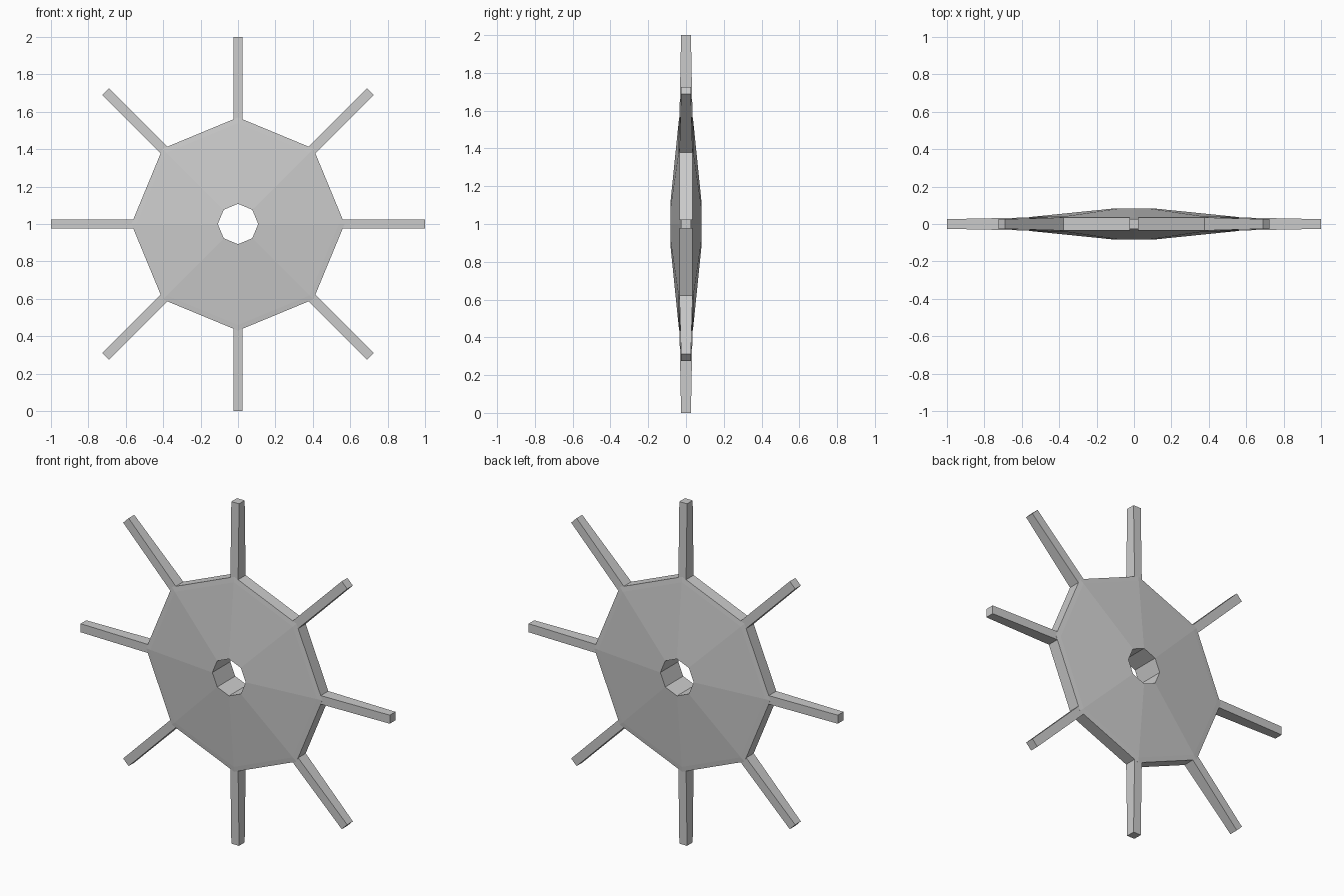
import bpy, bmesh
from math import cos, sin, pi

cube = bpy.data.objects.get("Cube")
if cube:
    bpy.data.objects.remove(cube, do_unlink=True)

SIDES = 8
CENTRE_Z = 1.0

grey = bpy.data.materials.new("light_grey")
grey.use_nodes = True
grey.diffuse_color = (0.6, 0.6, 0.6, 1)
grey.node_tree.nodes["Principled BSDF"].inputs["Base Color"].default_value = (0.6, 0.6, 0.6, 1)


def place(angle, out, side, y):
    """Point in the wheel plane: outwards along a spoke, then sideways."""
    return (out * cos(angle) - side * sin(angle), y,
            CENTRE_Z + out * sin(angle) + side * cos(angle))


def finish(name, bm):
    bmesh.ops.recalc_face_normals(bm, faces=bm.faces)
    mesh = bpy.data.meshes.new(name)
    bm.to_mesh(mesh)
    bm.free()
    mesh.materials.append(grey)
    obj = bpy.data.objects.new(name, mesh)
    bpy.context.collection.objects.link(obj)
    return obj


# Hub: a closed profile (radius, depth) swept round eight sides, open bore
half = [(0.108, 0.083), (0.54, 0.039), (0.57, 0.035)]
profile = half + [(r, -y) for r, y in reversed(half)]
bm = bmesh.new()
rings = [[bm.verts.new(place(2 * pi * i / SIDES, r, 0, y)) for r, y in profile]
         for i in range(SIDES)]
for i, ring in enumerate(rings):
    after = rings[(i + 1) % SIDES]
    for j in range(len(profile)):
        k = (j + 1) % len(profile)
        bm.faces.new((ring[j], ring[k], after[k], after[j]))
finish("hub", bm)

# Spokes: square bars that get thinner towards the tip
for i in range(SIDES):
    angle = 2 * pi * i / SIDES
    bm = bmesh.new()
    root, tip = [[bm.verts.new(place(angle, out, s * 0.025, t * depth))
                  for s, t in ((-1, -1), (1, -1), (1, 1), (-1, 1))]
                 for out, depth in ((0.55, 0.035), (1.0, 0.026))]
    bm.faces.new(root)
    bm.faces.new(tip)
    for j in range(4):
        k = (j + 1) % 4
        bm.faces.new((root[j], root[k], tip[k], tip[j]))
    finish(f"spoke_{i + 1}", bm)
